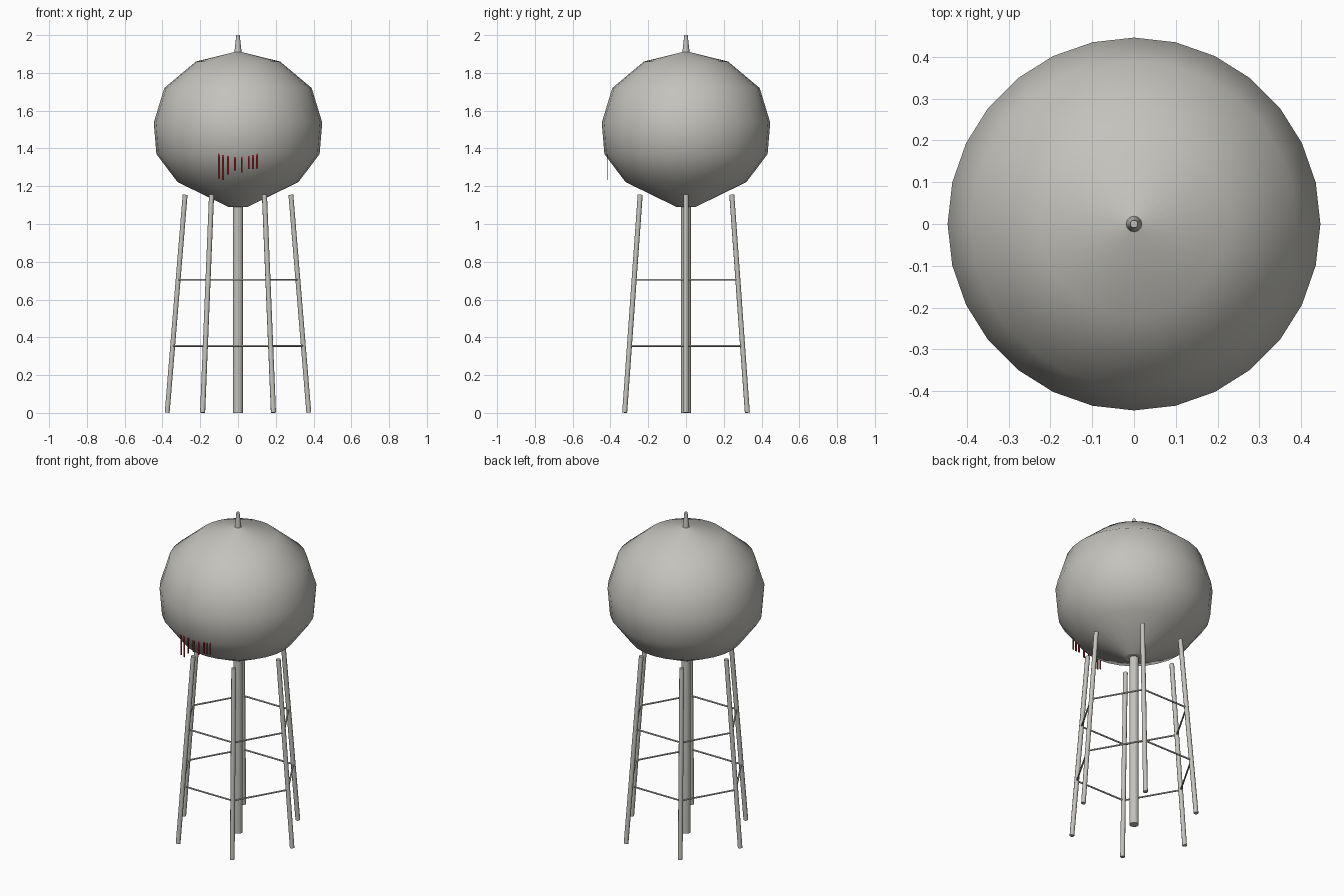
import bpy, math
from mathutils import Vector

if "Cube" in bpy.data.objects:
    bpy.data.objects.remove(bpy.data.objects["Cube"])


def material(name, rgb):
    m = bpy.data.materials.new(name)
    m.diffuse_color = (*rgb, 1.0)
    m.use_nodes = True
    m.node_tree.nodes["Principled BSDF"].inputs["Base Color"].default_value = m.diffuse_color
    return m


STEEL = material("pale_steel", (0.55, 0.54, 0.50))
RED = material("dark_red", (0.25, 0.015, 0.015))


def add_mesh(name, verts, faces, mat, smooth=False):
    me = bpy.data.meshes.new(name)
    me.from_pydata(verts, [], faces)
    me.materials.append(mat)
    for p in me.polygons:
        p.use_smooth = smooth and len(p.vertices) <= 4
    ob = bpy.data.objects.new(name, me)
    bpy.context.collection.objects.link(ob)
    return ob


def lathe(name, profile, sides, mat, smooth=True):
    """Revolve (radius, z) points, bottom to top, closing both ends with caps."""
    verts = [(r * math.cos(2 * math.pi * i / sides), r * math.sin(2 * math.pi * i / sides), z)
             for r, z in profile for i in range(sides)]
    faces = []
    for k in range(len(profile) - 1):
        for i in range(sides):
            j = (i + 1) % sides
            faces.append((k * sides + i, k * sides + j, (k + 1) * sides + j, (k + 1) * sides + i))
    faces.append(tuple(reversed(range(sides))))
    faces.append(tuple(range((len(profile) - 1) * sides, len(profile) * sides)))
    return add_mesh(name, verts, faces, mat, smooth)


def rod(name, a, b, radius, sides, mat):
    """Straight round bar between two points."""
    a, b = Vector(a), Vector(b)
    ob = lathe(name, [(radius, 0), (radius, (b - a).length)], sides, mat)
    ob.location = a
    ob.rotation_euler = (b - a).to_track_quat('Z', 'Y').to_euler()
    return ob


def on_ring(i, z):
    """Point on the centre line of leg i at height z."""
    r = 0.375 - 0.095 * z / 1.155
    a = math.radians(60 * i)
    return (r * math.cos(a), r * math.sin(a), z)


# Tank
lathe("tank", [(0.05, 1.09), (0.32, 1.222), (0.432, 1.37), (0.446, 1.537),
               (0.39, 1.72), (0.223, 1.86), (0.004, 1.914)], 28, STEEL)

# Finial on the roof
lathe("roof_finial", [(0.02, 1.90), (0.009, 2.0)], 12, STEEL)

# Central riser pipe
lathe("riser_pipe", [(0.027, 0.0), (0.027, 1.095)], 12, STEEL)

# Six leaning legs and two rings of braces
for i in range(6):
    rod(f"leg_{i + 1}", on_ring(i, 0.001), on_ring(i, 1.155), 0.0135, 10, STEEL)
    for level, z in (("lower", 0.355), ("upper", 0.705)):
        rod(f"{level}_brace_{i + 1}", on_ring(i, z), on_ring(i + 1, z), 0.005, 8, STEEL)

# Thin red strips hanging at the front of the tank: (x, bottom z)
STRIPS = [(-0.1, 1.24), (-0.08, 1.232), (-0.053, 1.262), (-0.016, 1.282),
          (0.02, 1.272), (0.057, 1.292), (0.08, 1.292), (0.1, 1.295)]
for n, (x, z0) in enumerate(STRIPS):
    w, y0, y1, z1 = 0.005, -0.419, -0.416, 1.375
    verts = [(x + sx * w, y, z) for z in (z0, z1) for sx, y in ((-1, y0), (1, y0), (1, y1), (-1, y1))]
    add_mesh(f"red_strip_{n + 1}", verts,
             [(3, 2, 1, 0), (4, 5, 6, 7), (0, 1, 5, 4), (1, 2, 6, 5), (2, 3, 7, 6), (3, 0, 4, 7)], RED)
